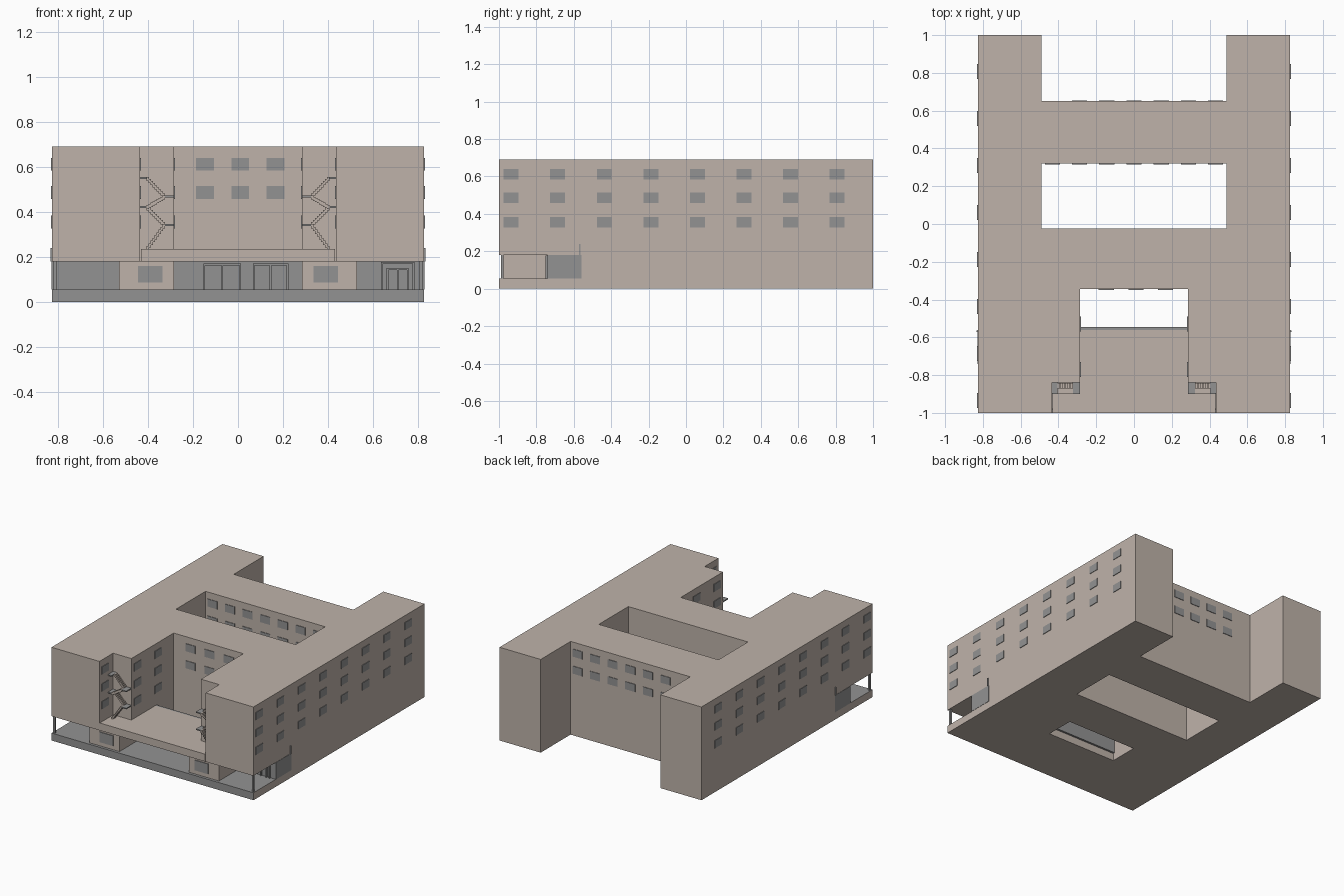
import bpy, bmesh

if "Cube" in bpy.data.objects:
    bpy.data.objects.remove(bpy.data.objects["Cube"], do_unlink=True)


def material(name, rgb):
    m = bpy.data.materials.new(name)
    m.use_nodes = True
    m.diffuse_color = (*rgb, 1)
    m.node_tree.nodes["Principled BSDF"].inputs["Base Color"].default_value = (*rgb, 1)
    return m


BEIGE = material("beige_wall", (0.52, 0.45, 0.40))
GREY = material("grey_glass", (0.29, 0.29, 0.29))


def finish(name, bm, *mats):
    bmesh.ops.recalc_face_normals(bm, faces=bm.faces)
    mesh = bpy.data.meshes.new(name)
    bm.to_mesh(mesh)
    bm.free()
    for m in mats:
        mesh.materials.append(m)
    ob = bpy.data.objects.new(name, mesh)
    bpy.context.scene.collection.objects.link(ob)
    return ob


def add_box(bm, x, y, z):
    """Box from three (low, high) ranges."""
    verts = bmesh.ops.create_cube(bm, size=1)["verts"]
    for v in verts:
        for i, (lo, hi) in enumerate((x, y, z)):
            v.co[i] = lo if v.co[i] < 0 else hi


def boxes(name, mat, *ranges):
    bm = bmesh.new()
    for r in ranges:
        add_box(bm, *r)
    return finish(name, bm, mat)


def mirror(ob):
    mod = ob.modifiers.new("mirror", "MIRROR")
    mod.use_clip = True
    return ob


def span(centre, size):
    return (centre - size / 2, centre + size / 2)


# Main building: half plan extruded and mirrored
H, W, OPEN_Y, FLOOR, CEIL, DECK = 0.69, 0.827, -0.56, 0.055, 0.18, 0.235
plan = [(0, -.025), (.49, -.025), (.49, .32), (0, .32), (0, .65), (.49, .65),
        (.49, 1), (W, 1), (W, -1), (.435, -1), (.435, -.84), (.285, -.84),
        (.285, -.345), (0, -.345)]
bm = bmesh.new()
base = bm.faces.new([bm.verts.new((x, y, 0)) for x, y in plan])
top = bmesh.ops.extrude_face_region(bm, geom=[base])["geom"]
for v in top:
    if isinstance(v, bmesh.types.BMVert):
        v.co.z = H
seam = [f for f in bm.faces if all(abs(v.co.x) < 1e-5 for v in f.verts)]
bmesh.ops.delete(bm, geom=seam, context="FACES")
building = mirror(finish("main_building", bm, BEIGE))

# Open ground floor at the front, cut out of the wings
cutter = boxes("ground_floor_cutter", BEIGE, ((-1, 1), (-1.2, OPEN_Y), (-.1, CEIL)))
cutter.hide_render = True
cutter.hide_viewport = True
cut = building.modifiers.new("ground_floor", "BOOLEAN")
cut.operation = "DIFFERENCE"
cut.solver = "EXACT"
cut.object = cutter

# Plinth: grey front and floor, beige elsewhere
plinth = boxes("plinth", BEIGE, ((-W, W), (-1, OPEN_Y), (0, FLOOR)))
plinth.data.materials.append(GREY)
for p in plinth.data.polygons:
    if p.normal.y < -.5 or p.normal.z > .5:
        p.material_index = 1

# Terrace deck, glazed ground floor and its rear glazing
boxes("terrace_deck", BEIGE, ((-.432, .432), (-1, OPEN_Y), (CEIL, DECK)))
boxes("ground_floor_glazing", GREY, ((-W - .002, W + .002), (-.74, OPEN_Y), (FLOOR, CEIL)))
boxes("rear_glazing", GREY, ((-.284, .284), (OPEN_Y, -.545), (FLOOR, DECK)))

# Front rooms, corner posts and side fins
mirror(boxes("front_room", BEIGE, ((.285, .53), (-.98, -.735), (FLOOR, CEIL))))
mirror(boxes("front_room_window", GREY, ((.335, .445), (-.986, -.978), (.085, .16))))
mirror(boxes("corner_post", GREY, ((.806, .82), (-.99, -.976), (FLOOR, CEIL))))
mirror(boxes("side_fin", GREY, ((W - .002, W + .006), (-.572, -.564), (CEIL, .24))))


# Door frames: two posts and a head, standing on the glazing
def door_frame(name, x0, x1, head, centre_post=False):
    y, t = (-.752, -.738), .008
    parts = [(span(x, t), y, (FLOOR, head)) for x in (x0, x1)]
    if centre_post:
        parts.append((span((x0 + x1) / 2, t), y, (FLOOR, head)))
    parts.append(((x0, x1), y, (head - t, head)))
    return boxes(name, GREY, *parts)


door_frame("entrance_frame_right", -.15, .01, .17, True)
door_frame("entrance_frame_left", .07, .22, .17, True)
door_frame("side_entrance_frame", .64, .78, .178)
door_frame("side_entrance_door", .665, .755, .15, True)

# Windows: thin plates in rows and columns
ROWS = (.612, .486, .355)
WIDE, TALL, PROUD = .08, .056, .006


def windows_on_x(name, x, columns):
    return mirror(boxes(name, GREY, *[(span(x, 2 * PROUD - .004), span(y, WIDE), span(z, TALL))
                                      for y in columns for z in ROWS]))


def windows_on_y(name, y, columns):
    return boxes(name, GREY, *[(span(x, WIDE), span(y, 2 * PROUD - .004), span(z, TALL))
                               for x in columns for z in ROWS[:2]])


windows_on_x("outer_windows", W, [-.935 + .249 * i for i in range(8)])
windows_on_x("terrace_side_windows", .285, (-.77, -.53))
windows_on_x("notch_windows", .435, (-.935,))
windows_on_y("terrace_back_windows", -.345, [.01 + .157 * i for i in (-1, 0, 1)])
windows_on_y("courtyard_windows", .32, [.144 * i for i in range(-3, 4)])
windows_on_y("back_windows", .65, [.144 * i for i in range(-2, 4)])

# Outside stairs: flights zigzag between outer and inner landings
levels = (DECK, .345, .425, .472, .555)
OUTER, INNER, STEPS = .405, .325, 9
flights, landings = [], []
for n, (z0, z1) in enumerate(zip(levels, levels[1:])):
    inward = n % 2 == 0
    start, end = (OUTER, INNER) if inward else (INNER, OUTER)
    lane = (-.9, -.872) if inward else (-.87, -.842)
    for i in range(STEPS):
        x = start + (end - start) * (i + .5) / STEPS
        z = z0 + (z1 - z0) * (i + 1) / STEPS
        flights.append((span(x, .0105), lane, (z - .018, z)))
    side = (.285, INNER) if inward else (OUTER, .435)
    landings.append((side, (-.9, -.84), (z1 - .008, z1)))
mirror(boxes("stair_flights", BEIGE, *flights))
mirror(boxes("stair_landings", GREY, *landings))
